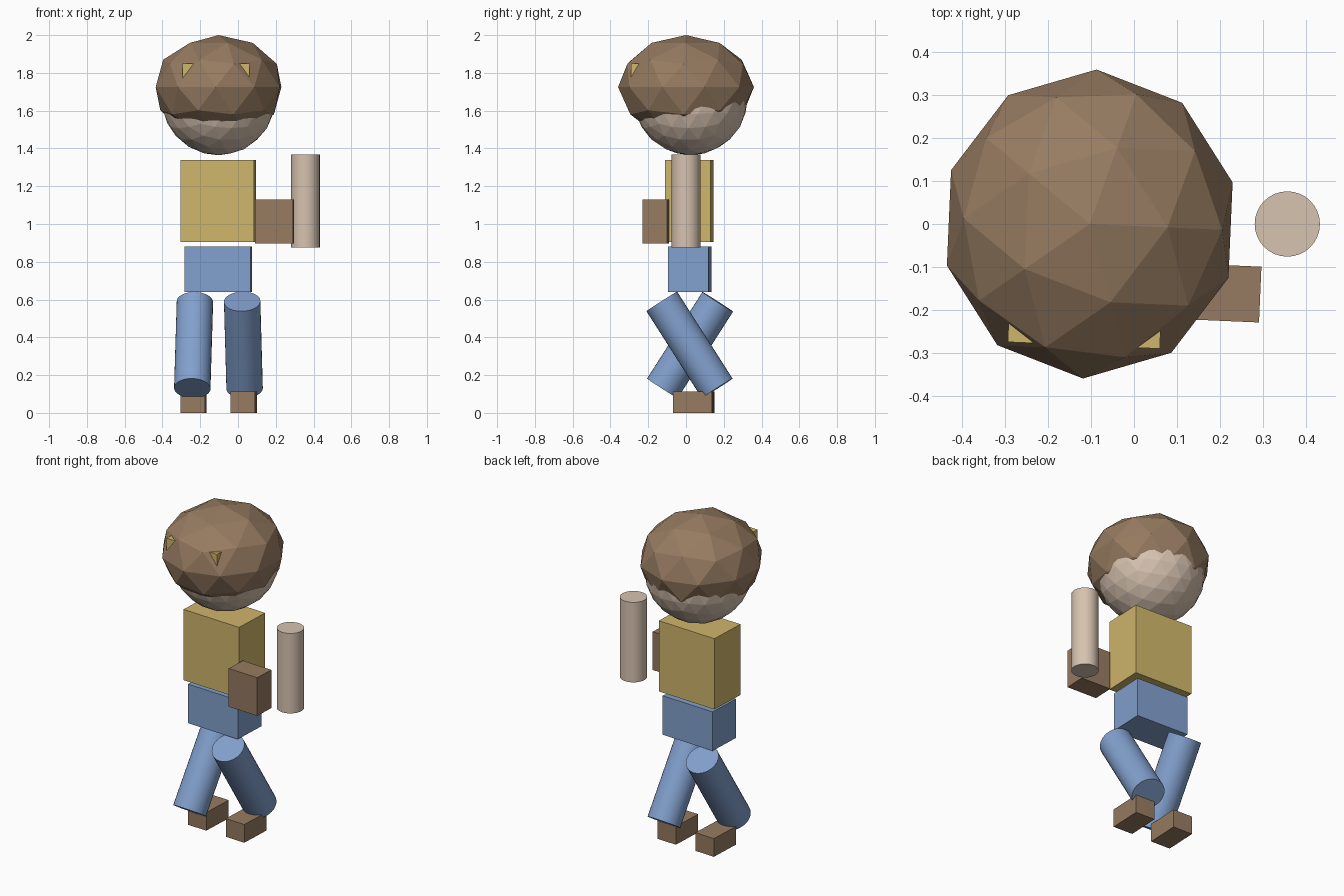
import bpy, bmesh, math
from mathutils import Vector, Matrix

if "Cube" in bpy.data.objects:
    bpy.data.objects.remove(bpy.data.objects["Cube"])

TURN = math.radians(-2.5)          # whole figure is turned slightly


def material(name, rgb):
    lin = [((c / 255 + 0.055) / 1.055) ** 2.4 for c in rgb]
    m = bpy.data.materials.new(name)
    m.diffuse_color = (*lin, 1)
    m.use_nodes = True
    m.node_tree.nodes["Principled BSDF"].inputs["Base Color"].default_value = m.diffuse_color
    return m


BROWN = material("brown", (150, 123, 97))
SKIN = material("skin", (215, 195, 176))
YELLOW = material("yellow", (208, 182, 107))
BLUE = material("blue", (130, 160, 205))


def finish(ob, name, mat):
    ob.name = name
    ob.data.materials.append(mat)
    return ob


def box(name, mat, centre, size):
    bpy.ops.mesh.primitive_cube_add(size=1, location=centre, rotation=(0, 0, TURN))
    ob = bpy.context.object
    ob.scale = size
    return finish(ob, name, mat)


def rod(name, mat, top, bottom, radius):
    a, b = Vector(top), Vector(bottom)
    axis = a - b
    bpy.ops.mesh.primitive_cylinder_add(vertices=32, radius=radius, depth=axis.length,
                                        location=(a + b) / 2)
    ob = bpy.context.object
    ob.rotation_euler = axis.to_track_quat('Z', 'Y').to_euler()
    bpy.ops.object.shade_smooth_by_angle(angle=math.radians(30))
    return finish(ob, name, mat)


def ball(name, mat, centre, radii, detail):
    bpy.ops.mesh.primitive_ico_sphere_add(subdivisions=detail, radius=1,
                                          location=centre, rotation=(0, 0, TURN))
    ob = bpy.context.object
    ob.scale = radii
    return finish(ob, name, mat)


def eye(name, centre_x, front_y, side):
    # Triangular wedge pointing down, its upright edge on the outer side
    bm = bmesh.new()
    pts = [(0.03 * side, 0, 0.04), (-0.03 * side, 0, 0.04), (0.03 * side, 0, -0.04)]
    face = bm.faces.new([bm.verts.new(p) for p in pts])
    new = bmesh.ops.extrude_face_region(bm, geom=[face])["geom"]
    bmesh.ops.translate(bm, vec=(0, 0.08, 0),
                        verts=[v for v in new if isinstance(v, bmesh.types.BMVert)])
    bmesh.ops.recalc_face_normals(bm, faces=bm.faces)
    me = bpy.data.meshes.new(name)
    bm.to_mesh(me)
    bm.free()
    ob = bpy.data.objects.new(name, me)
    bpy.context.collection.objects.link(ob)
    ob.location = (centre_x, front_y, 1.81)
    ob.rotation_euler = (0, 0, TURN)
    finish(ob, name, YELLOW)


# Head and hair
ball("head", SKIN, (-0.103, 0.025, 1.666), (0.302, 0.302, 0.302), 3)
ball("hair", BROWN, (-0.103, 0, 1.725), (0.345, 0.36, 0.275), 2)
eye("left_eye", -0.264, -0.276, -1)
eye("right_eye", 0.03, -0.289, 1)

# Body
box("torso", YELLOW, (-0.105, 0.0175, 1.122), (0.39, 0.24, 0.435))
box("hips", BLUE, (-0.105, 0.02, 0.76), (0.35, 0.215, 0.24))

# Hand block and the arm beside it
box("hand", BROWN, (0.194, -0.16, 1.013), (0.2, 0.13, 0.235))
rod("arm", SKIN, (0.357, 0, 1.368), (0.357, 0, 0.876), 0.076)

# Striding legs
rod("left_leg", BLUE, (-0.228, 0.168, 0.588), (-0.242, -0.125, 0.13), 0.0965)
rod("right_leg", BLUE, (0.022, -0.128, 0.59), (0.035, 0.165, 0.13), 0.0965)

# Feet
box("left_foot", BROWN, (-0.235, 0.046, 0.056), (0.13, 0.205, 0.112))
box("right_foot", BROWN, (0.03, 0.037, 0.056), (0.13, 0.205, 0.112))
